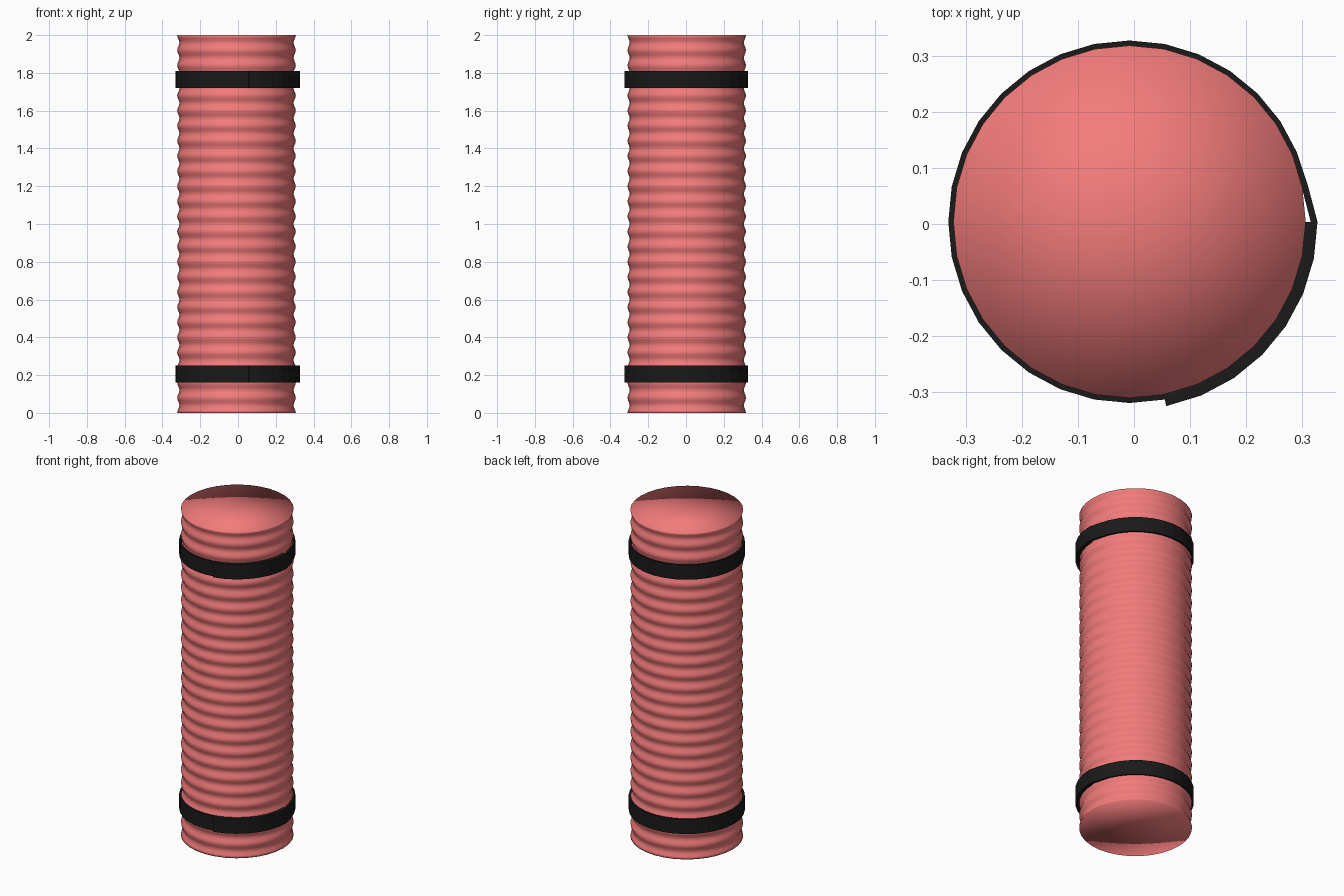
import bpy, bmesh
from math import sin, cos, pi, radians

if "Cube" in bpy.data.objects:
    bpy.data.objects.remove(bpy.data.objects["Cube"])

CX, CY = -0.008, 0.004
SIDES, RIBS, STEPS = 32, 25, 6


def material(name, rgb):
    m = bpy.data.materials.new(name)
    m.diffuse_color = (*rgb, 1)
    m.use_nodes = True
    m.node_tree.nodes["Principled BSDF"].inputs["Base Color"].default_value = m.diffuse_color
    return m


def finish(name, bm, mat, smooth):
    bmesh.ops.recalc_face_normals(bm, faces=bm.faces)
    for f in bm.faces:
        f.smooth = smooth
    me = bpy.data.meshes.new(name)
    bm.to_mesh(me)
    bm.free()
    me.materials.append(mat)
    ob = bpy.data.objects.new(name, me)
    ob.location = (CX, CY, 0)
    bpy.context.collection.objects.link(ob)


red = material("red_foam", (0.90, 0.20, 0.20))
black = material("black_strap", (0.01, 0.01, 0.01))

# Ribbed roll: wavy profile revolved, closed with smooth-shaded fans
bm = bmesh.new()
rings = []
n = RIBS * STEPS
for i in range(n + 1):
    r = 0.308 - 0.006 * cos(2 * pi * (i / STEPS + 0.5))
    rings.append([bm.verts.new((r * cos(2 * pi * k / SIDES), r * sin(2 * pi * k / SIDES), 2 * i / n))
                  for k in range(SIDES)])
for a, b in zip(rings, rings[1:]):
    for k in range(SIDES):
        j = (k + 1) % SIDES
        bm.faces.new((a[k], a[j], b[j], b[k]))
for ring, z in ((rings[0], 0), (rings[-1], 2)):
    c = bm.verts.new((0, 0, z))
    for k in range(SIDES):
        bm.faces.new((c, ring[k], ring[(k + 1) % SIDES]))
finish("ribbed_roll", bm, red, True)


# Straps: one full turn plus a tail that overlaps on the front right
def strap(name, z0, z1):
    bm = bmesh.new()
    step = 360 / SIDES
    prev = first = None
    for i in range(SIDES + 8):
        ang = radians(-78.75 - i * step)
        lift = 0.0115 if i > SIDES - 1 else 0
        # the strap starts under the tail and climbs over itself at the right
        a = radians(0) - 2 * pi * i / SIDES
        ang = a
        r0 = 0.3125
        r1 = 0.323
        if i >= SIDES:
            r0, r1 = 0.323, 0.335
        if i == SIDES - 1:
            r0, r1 = 0.313, 0.3245
        q = [bm.verts.new((r * cos(ang), r * sin(ang), z))
             for r, z in ((r0, z0), (r1, z0), (r1, z1), (r0, z1))]
        if prev:
            for k in range(4):
                j = (k + 1) % 4
                bm.faces.new((prev[k], prev[j], q[j], q[k]))
        else:
            first = q
        prev = q
    bm.faces.new(first)
    bm.faces.new(prev)
    finish(name, bm, black, False)


strap("lower_strap", 0.16, 0.25)
strap("upper_strap", 1.72, 1.81)
